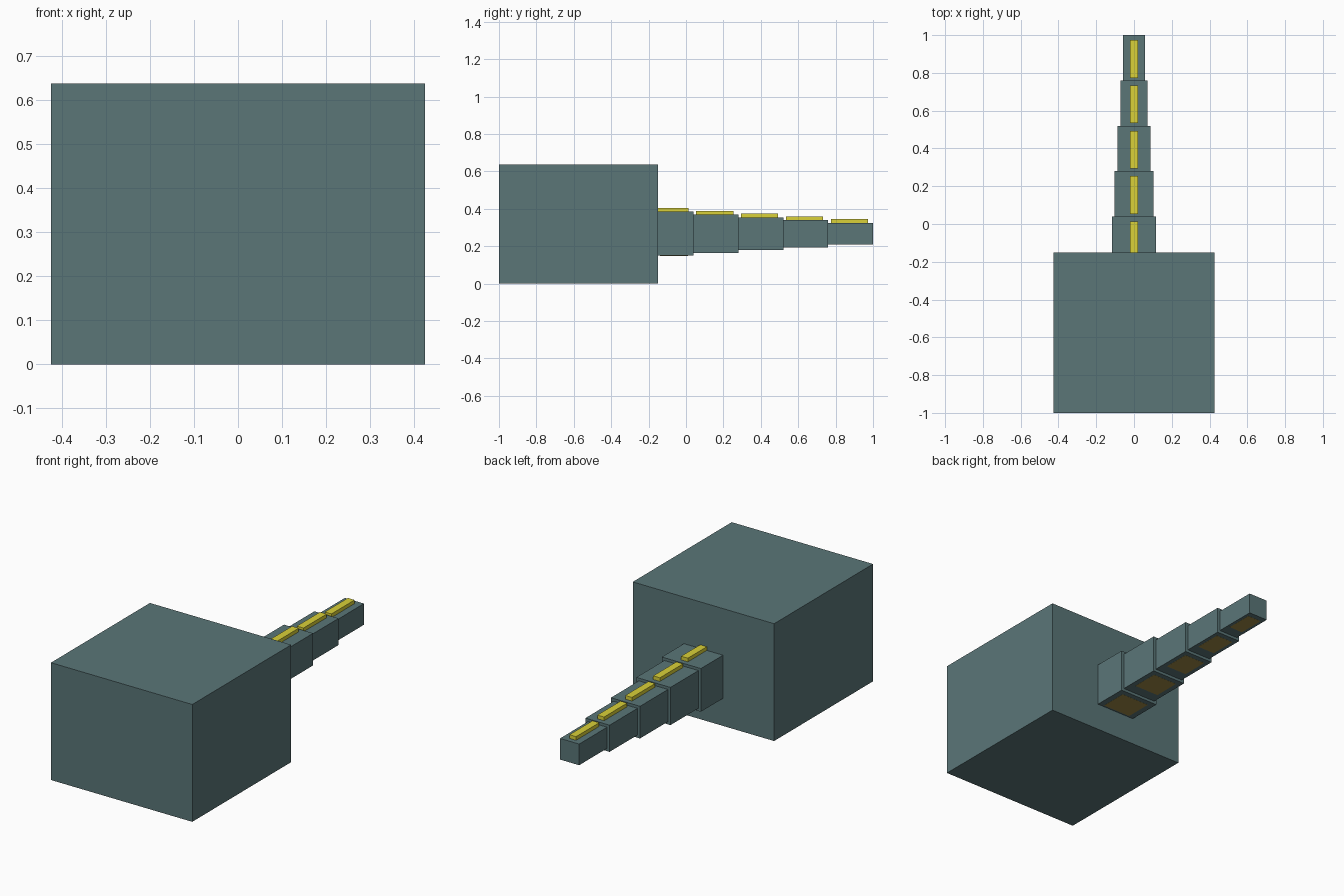
import bpy

if "Cube" in bpy.data.objects:
    bpy.data.objects.remove(bpy.data.objects["Cube"], do_unlink=True)


def material(name, rgb):
    mat = bpy.data.materials.new(name)
    mat.use_nodes = True
    mat.diffuse_color = (*rgb, 1)
    mat.node_tree.nodes["Principled BSDF"].inputs["Base Color"].default_value = (*rgb, 1)
    return mat


def box(name, low, high, mat):
    """Axis-aligned box between two corners."""
    centre = [(a + b) / 2 for a, b in zip(low, high)]
    bpy.ops.mesh.primitive_cube_add(size=1, location=centre)
    obj = bpy.context.object
    obj.name = name
    obj.scale = [b - a for a, b in zip(low, high)]
    bpy.ops.object.transform_apply(location=False, rotation=False, scale=True)
    obj.data.materials.append(mat)
    return obj


slate = material("slate", (0.103, 0.18, 0.187))
yellow = material("yellow", (0.70, 0.64, 0.04))
ochre = material("ochre", (0.34, 0.25, 0.06))

# Body block
box("body", (-0.425, -1, 0), (0.425, -0.15, 0.638), slate)

# Tapering tail: square segments, each with a top ridge and a belly plate
STEP = 0.24
AXIS_Z = 0.267
for i in range(5):
    start = -0.2 + i * STEP
    end = start + STEP
    half = 0.1175 - 0.015 * i
    top, bottom = AXIS_Z + half, AXIS_Z - half
    n = i + 1
    box(f"tail_segment_{n}", (-half, start, bottom), (half, end, top), slate)
    box(f"tail_ridge_{n}", (-0.02, start + 0.014, top - 0.02),
        (0.02, end - 0.027, top + 0.02), yellow)
    belly = half * 0.72
    box(f"belly_plate_{n}", (-belly, start + 0.06, bottom - 0.0005),
        (belly, end - 0.03, bottom + 0.004), ochre)
